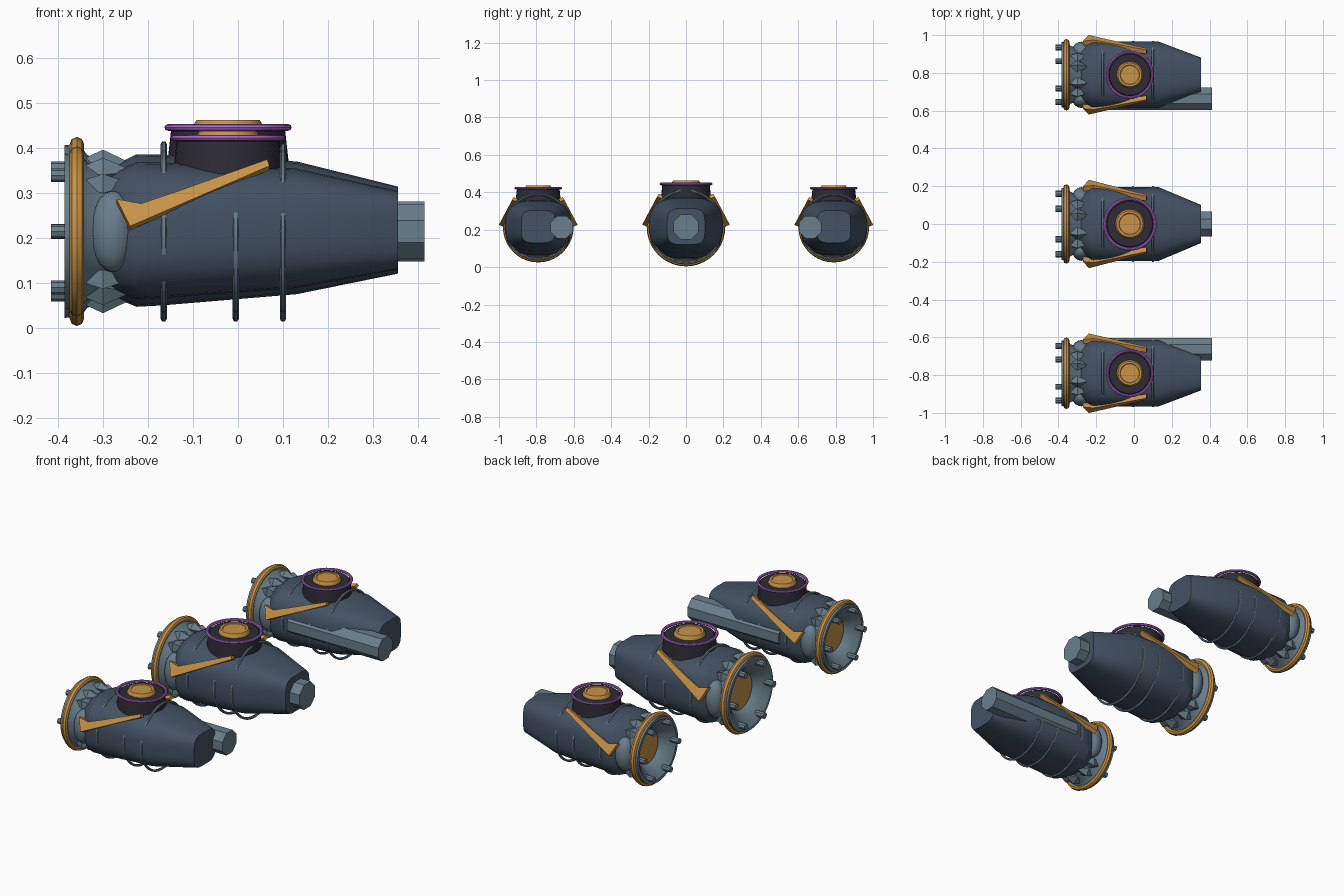
import bpy, bmesh, math
from math import sin, cos, pi, radians
from mathutils import Vector, Matrix

cube = bpy.data.objects.get("Cube")
if cube:
    bpy.data.objects.remove(cube, do_unlink=True)


def material(name, rgb):
    m = bpy.data.materials.new(name)
    m.use_nodes = True
    m.diffuse_color = (*rgb, 1)
    b = m.node_tree.nodes["Principled BSDF"]
    b.inputs["Base Color"].default_value = (*rgb, 1)
    b.inputs["Roughness"].default_value = 0.6
    return m


SLATE = material("slate blue", (0.056, 0.084, 0.127))
STEEL = material("steel grey", (0.14, 0.21, 0.26))
GOLD = material("gold", (0.58, 0.29, 0.065))
PURPLE = material("purple", (0.42, 0.14, 0.60))
CHARCOAL = material("charcoal", (0.027, 0.024, 0.035))
AXIS_Z = 0.214


def finish(bm, name, mat, place, angle=30):
    bmesh.ops.recalc_face_normals(bm, faces=bm.faces)
    me = bpy.data.meshes.new(name)
    bm.to_mesh(me)
    bm.free()
    me.materials.append(mat)
    ob = bpy.data.objects.new(name, me)
    bpy.context.collection.objects.link(ob)
    ob.location, ob.scale = place
    bpy.ops.object.select_all(action='DESELECT')
    ob.select_set(True)
    bpy.context.view_layer.objects.active = ob
    bpy.ops.object.shade_smooth_by_angle(angle=radians(angle))
    return ob


def loft(rings, closed=False):
    """Skin a list of point rings, capping the ends unless the loop closes."""
    bm = bmesh.new()
    rows = [[bm.verts.new(p) for p in r] for r in rings]
    n = len(rows[0])
    pairs = list(zip(rows, rows[1:]))
    if closed:
        pairs.append((rows[-1], rows[0]))
    else:
        bm.faces.new(rows[0])
        bm.faces.new(rows[-1])
    for a, b in pairs:
        for i in range(n):
            j = (i + 1) % n
            bm.faces.new((a[i], a[j], b[j], b[i]))
    return bm


def turned(profile, axis, n=32, closed=False, phase=0.0):
    """Turn (position, radius) pairs around the x or z axis."""
    rings = []
    for h, r in profile:
        pts = [(r * cos(2 * pi * (i + phase) / n), r * sin(2 * pi * (i + phase) / n)) for i in range(n)]
        rings.append([(h, a, b) if axis == 'x' else (a, b, h) for a, b in pts])
    return loft(rings, closed)


def torus(pos, radius, half_len, half_rad, axis, n=40, sides=8):
    prof = [(pos + half_len * cos(2 * pi * i / sides), radius + half_rad * sin(2 * pi * i / sides))
            for i in range(sides)]
    return turned(prof, axis, n, closed=True)


def rounded_section(x, ry, rz, zc, power, n=32):
    pts = []
    for i in range(n):
        a = 2 * pi * (i + 0.5) / n
        c, s = cos(a), sin(a)
        pts.append((x, ry * math.copysign(abs(c) ** (2 / power), c),
                    zc + rz * math.copysign(abs(s) ** (2 / power), s)))
    return pts


def arm(side):
    """Gold brace, an angled plate leaning in towards the turret."""
    outline = [(0.065, 0.178), (0.07, 0.162), (-0.24, 0.013), (-0.27, 0.08), (-0.215, 0.069), (-0.13, 0.101)]
    bm = bmesh.new()
    layers = []
    for depth in (0.0, 0.025):
        layers.append([bm.verts.new((x, side * (0.234 - 0.53 * (z - 0.013) - depth), z - depth * 0.4))
                       for x, z in outline])
    bm.faces.new(layers[0])
    bm.faces.new(layers[1])
    for i in range(len(outline)):
        j = (i + 1) % len(outline)
        bm.faces.new((layers[0][i], layers[0][j], layers[1][j], layers[1][i]))
    return bm


def engine(prefix, y, k, barrel_side):
    hull = ((0, y, AXIS_Z), (1, k, k))
    turret = ((-0.022, y, AXIS_Z), (k, k, k))

    def add(bm, name, mat, place=hull, angle=30):
        finish(bm, prefix + "_" + name, mat, place, angle)

    # Armoured body
    sections = [(-0.30, 0.13, 0.12, 0.0, 2.5), (-0.27, 0.165, 0.15, 0.0, 2.6),
                (-0.225, 0.193, 0.170, 0.002, 2.8), (-0.17, 0.196, 0.168, 0.003, 2.8),
                (0.13, 0.196, 0.148, 0.008, 2.9), (0.355, 0.101, 0.097, 0.003, 4.0)]
    add(loft([rounded_section(*s) for s in sections]), "body", SLATE)

    # Ribs that break through the flats of the body
    for i, x in enumerate((-0.165, -0.005, 0.1)):
        add(torus(x, 0.194, 0.007, 0.007, 'x', sides=6), f"rib_{i + 1}", STEEL)

    # Exhaust bell with a glowing core and a rim band
    bell = [(-0.25, 0.12), (-0.30, 0.155), (-0.335, 0.17), (-0.35, 0.19), (-0.385, 0.192),
            (-0.385, 0.175), (-0.365, 0.145), (-0.335, 0.115), (-0.30, 0.097), (-0.25, 0.09)]
    add(turned(bell, 'x', 40, closed=True), "exhaust_bell", STEEL)
    add(turned([(-0.325, 0.098), (-0.26, 0.098)], 'x'), "exhaust_core", GOLD)
    add(torus(-0.358, 0.194, 0.016, 0.016, 'x'), "rim_band", GOLD)

    # Six studs on the rim
    for i in range(6):
        bm = turned([(-0.415, 0.017), (-0.35, 0.017)], 'x', 8)
        a = i * pi / 3
        bmesh.ops.translate(bm, verts=bm.verts, vec=(0, 0.16 * cos(a), 0.16 * sin(a)))
        add(bm, f"rim_stud_{i + 1}", STEEL)

    # Pointed clamps behind the rim
    for i, deg in enumerate((48, 72, 108, 132, 228, 252, 288, 312)):
        bm = turned([(-0.345, 0.012), (-0.30, 0.034), (-0.24, 0.004)], 'x', 4)
        a = radians(deg)
        bmesh.ops.rotate(bm, verts=bm.verts, matrix=Matrix.Rotation(a, 3, 'X'))
        bmesh.ops.translate(bm, verts=bm.verts, vec=(0, 0.157 * cos(a), 0.157 * sin(a)))
        add(bm, f"clamp_{i + 1}", STEEL, angle=10)

    # Side pods and gold braces
    for side, label in ((1, "back"), (-1, "front")):
        bm = bmesh.new()
        bmesh.ops.create_uvsphere(bm, u_segments=16, v_segments=10, radius=1)
        bmesh.ops.scale(bm, verts=bm.verts, vec=(0.05, 0.055, 0.1))
        bmesh.ops.translate(bm, verts=bm.verts, vec=(-0.278, side * 0.14, 0))
        add(bm, label + "_pod", STEEL)
        add(arm(side), label + "_brace", GOLD)

    # Octagonal barrel, central or along the inner flank
    start = -0.13 if barrel_side else 0.25
    bm = turned([(start, 0.072), (0.414, 0.072)], 'x', 8, phase=0.5)
    bmesh.ops.translate(bm, verts=bm.verts, vec=(0, barrel_side * 0.14, 0))
    add(bm, "barrel", STEEL)

    # Round turret on top
    add(turned([(0.08, 0.137), (0.15, 0.135), (0.222, 0.127), (0.228, 0.12)], 'z', 36),
        "turret_base", CHARCOAL, turret)
    add(torus(0.231, 0.133, 0.0075, 0.0085, 'z'), "turret_ring", PURPLE, turret)
    add(turned([(0.21, 0.08), (0.235, 0.078), (0.248, 0.07), (0.248, 0.058), (0.245, 0.055)], 'z', 20),
        "turret_cap", GOLD, turret)


engine("centre", 0.0, 1.0, 0)
engine("back", 0.79, 0.9, -1)
engine("front", -0.79, 0.9, 1)
